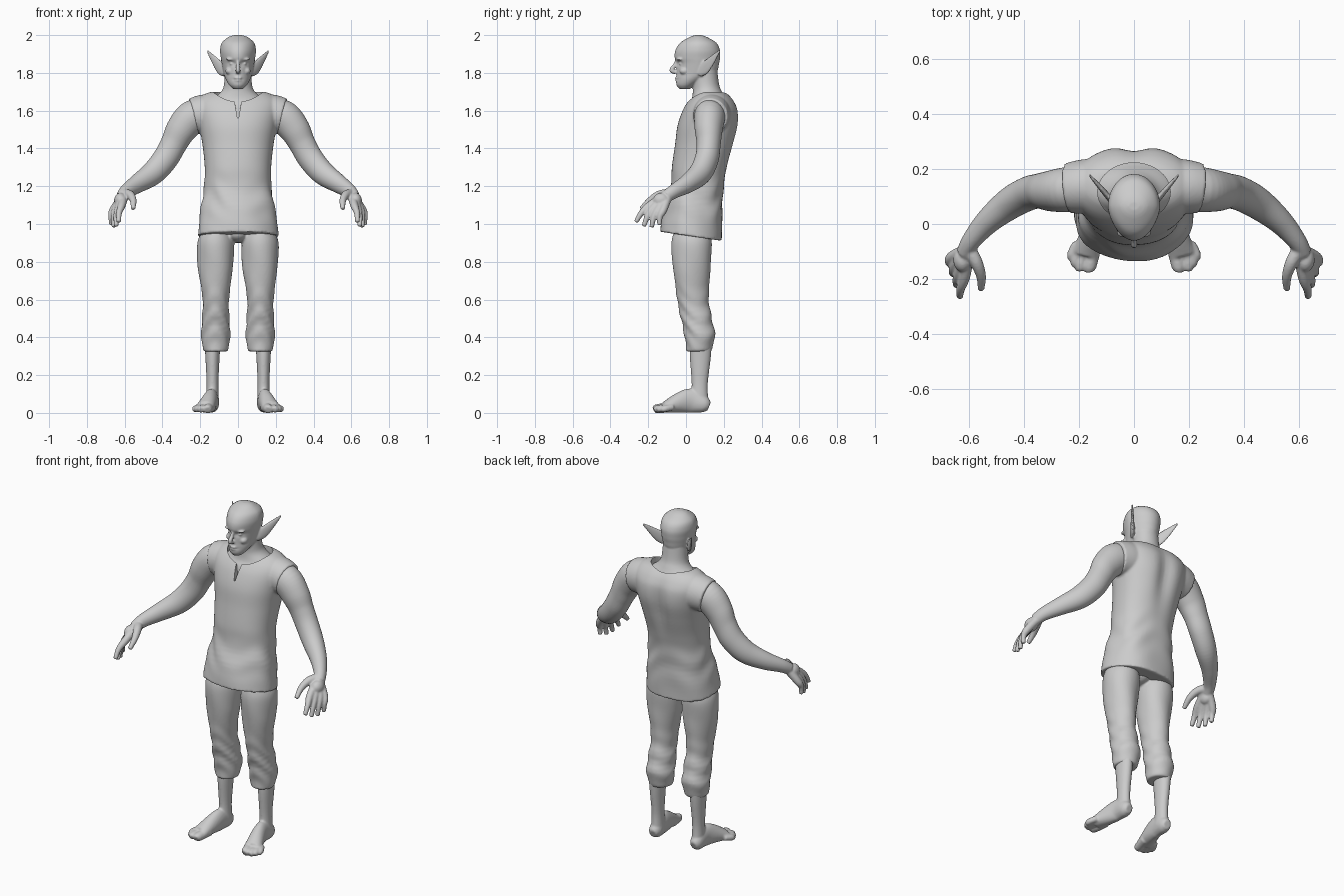
import bpy, bmesh
from math import sin, cos, pi, exp, copysign
from mathutils import Vector, Matrix

cube = bpy.data.objects.get("Cube")
if cube:
    bpy.data.objects.remove(cube, do_unlink=True)

shade = .6
grey = bpy.data.materials.new("clay_grey")
grey.use_nodes = True
grey.diffuse_color = (shade, shade, shade, 1)
grey.node_tree.nodes["Principled BSDF"].inputs["Base Color"].default_value = grey.diffuse_color


def blend_rows(rows, steps=6):
    """Smoothly interpolate between section rows."""
    out = []
    last = len(rows) - 1
    for i in range(last):
        before, start, end, after = (rows[min(max(i + k, 0), last)] for k in (-1, 0, 1, 2))
        for step in range(steps):
            t = step / steps
            out.append([q + t / 2 * (r - p + t * (2 * p - 5 * q + 4 * r - w + t * (3 * (q - r) + w - p)))
                        for p, q, r, w in zip(before, start, end, after)])
    return out + [list(rows[last])]


def plain(centre, offset, angle):
    return centre + offset


def tube(bm, rows, upright=False, deform=plain, power=1, segments=40):
    """Loft ellipses along a path; each row is x, y, z, half width, half height."""
    rows = blend_rows(rows)
    centres = [Vector(row[:3]) for row in rows]
    last = len(rows) - 1
    rings = []
    for i, row in enumerate(rows):
        across, along = Vector((1, 0, 0)), Vector((0, 1, 0))
        if not upright:
            tangent = (centres[min(i + 1, last)] - centres[max(i - 1, 0)]).normalized()
            across = Vector((0, 0, 1)).cross(tangent).normalized()
            along = tangent.cross(across)
        ring = []
        for k in range(segments):
            angle = 2 * pi * k / segments
            c, s = (copysign(abs(f) ** power, f) for f in (cos(angle), sin(angle)))
            offset = across * c * row[3] + along * s * row[4]
            ring.append(bm.verts.new(deform(centres[i], offset, angle)))
        rings.append(ring)
    for low, high in zip(rings, rings[1:]):
        for k in range(segments):
            n = (k + 1) % segments
            bm.faces.new((low[k], low[n], high[n], high[k]))
    bm.faces.new(rings[0][::-1])
    bm.faces.new(rings[-1])


def column(bm, rows, x=0, **options):
    """Upright loft; each row is z, front y, back y, half width."""
    tube(bm, [(x, (front + back) / 2, z, width, (back - front) / 2)
              for z, front, back, width in rows], upright=True, **options)


def round_tube(bm, points, radii, squash=1, **options):
    tube(bm, [(*p, r, r * squash) for p, r in zip(points, radii)], **options)


def ball(bm, centre, size):
    bmesh.ops.create_uvsphere(bm, u_segments=24, v_segments=16, radius=1,
                              matrix=Matrix.Translation(centre) @ Matrix.Diagonal((*size, 1)))


def on_side(s, rows):
    return [(s * row[0], *row[1:]) for row in rows]


def bump(distance, size):
    return exp(-(distance / size) ** 2)


def finish(name, bm, voxel=0):
    """Make the object; with a voxel size, fuse its pieces into one soft skin."""
    bmesh.ops.recalc_face_normals(bm, faces=bm.faces)
    mesh = bpy.data.meshes.new(name)
    bm.to_mesh(mesh)
    bm.free()
    mesh.materials.append(grey)
    obj = bpy.data.objects.new(name, mesh)
    bpy.context.collection.objects.link(obj)
    if voxel:
        fuse = obj.modifiers.new("fuse", "REMESH")
        fuse.mode, fuse.voxel_size, fuse.use_smooth_shade = "VOXEL", voxel, True
        relax = obj.modifiers.new("relax", "SMOOTH")
        relax.factor, relax.iterations = .5, 3
    return obj


# Head with eye sockets and a mouth line
def shape_head(centre, offset, angle):
    p = centre + offset
    front = min(max(.5 - p.y * 8, 0), 1)
    p.x *= 1 - .16 * front
    socket = bump(abs(p.x) - .034, .018) * bump(p.z - 1.85, .013)
    mouth = bump(p.x, .03) * bump(p.z - 1.766, .005)
    p.y += front * (.013 * socket + .007 * mouth)
    return p


bm = bmesh.new()
column(bm, [(1.715, -.035, .02, .028), (1.735, -.05, .05, .05), (1.765, -.052, .1, .067),
            (1.8, -.05, .16, .077), (1.85, -.05, .175, .086), (1.88, -.06, .18, .091),
            (1.92, -.056, .18, .095), (1.96, -.03, .16, .085), (1.99, .02, .11, .05),
            (2, .05, .08, .02)], deform=shape_head, segments=64)

# Neck, shoulders under the tunic, nose and lips
column(bm, [(1.54, 0, .24, .17), (1.62, .01, .23, .16), (1.66, .03, .21, .135),
            (1.7, .036, .19, .09), (1.74, .035, .175, .074), (1.82, .03, .165, .07)])
round_tube(bm, [(0, -.046, 1.87), (0, -.06, 1.84), (0, -.076, 1.815), (0, -.055, 1.803)],
           [.008, .01, .013, .011])
ball(bm, (0, -.05, 1.773), (.022, .009, .006))
ball(bm, (0, -.048, 1.76), (.019, .009, .005))

# Eyes, brows, cheekbones and pointed ears
for s in (1, -1):
    ball(bm, (s * .032, -.026, 1.848), (.014, .012, .008))
    ball(bm, (s * .034, -.032, 1.872), (.03, .018, .008))
    ball(bm, (s * .045, -.008, 1.81), (.022, .026, .02))
    tube(bm, on_side(s, [(.07, .07, 1.795, .012, .018), (.09, .095, 1.82, .011, .033),
                         (.12, .13, 1.86, .009, .026), (.162, .178, 1.917, .004, .006)]))
finish("head_and_neck", bm, .005)

# Arms, with four fingers spread evenly from the wrist and a thumb
bm = bmesh.new()
for s in (1, -1):
    round_tube(bm, on_side(s, [(.16, .13, 1.58), (.24, .125, 1.565), (.3, .12, 1.5), (.34, .12, 1.425),
                               (.385, .11, 1.345), (.45, .075, 1.27), (.53, .01, 1.215),
                               (.59, -.06, 1.175), (.615, -.105, 1.145)]),
               [.08, .082, .074, .064, .062, .058, .046, .035, .03], squash=1.1)
    ball(bm, (s * .622, -.13, 1.125), (.034, .045, .04))
    for i in range(4):
        f = i / 3
        wrist = Vector((.6, -.09, 1.16))
        knuckle = Vector((.615, -.19, 1.1)).lerp((.66, -.12, 1.075), f)
        tip = Vector((.632, -.265, 1.01)).lerp((.67, -.14, .995), f)
        tip.z -= .02 * sin(pi * f)
        bend = knuckle.lerp(tip, .5) + Vector((.006, -.008, .004))
        round_tube(bm, on_side(s, [wrist, knuckle, bend, tip]), [.024, .021, .016, .012], segments=16)
    round_tube(bm, on_side(s, [(.6, -.09, 1.16), (.572, -.14, 1.155), (.555, -.19, 1.125), (.555, -.238, 1.08)]),
               [.026, .023, .018, .012], segments=16)
finish("arms_and_hands", bm, .0055)


# Bare shins and feet
def on_floor(centre, offset, angle):
    p = centre + offset
    p.z = max(p.z, 0)
    return p


bm = bmesh.new()
for s in (1, -1):
    column(bm, [(.05, .02, .12, .035), (.15, .03, .115, .031), (.3, .02, .132, .038), (.42, .02, .14, .045)],
           x=s * .135)
    tube(bm, on_side(s, [(.135, .122, .035, .022, .025), (.137, .095, .045, .036, .045),
                         (.14, .03, .064, .036, .064), (.152, -.03, .055, .042, .055),
                         (.175, -.11, .03, .05, .03)]), deform=on_floor)
    for x, reach, r in ((.16, .17, .025), (.195, .168, .02), (.212, .152, .019), (.226, .13, .017)):
        round_tube(bm, on_side(s, [(x - .02, -.07, .03), (x, .02 - reach, .022), (x, -reach, .015)]),
                   [r, r, r * .7], deform=on_floor)
finish("legs_and_feet", bm, .006)


# Rolled trousers with gathered cloth around the knees
def knee_folds(centre, offset, angle):
    z = centre.z
    gather = .05 * bump(z - .48, .14) * sin(60 * z + 3 * sin(angle) + 2 * cos(2 * angle))
    drape = .03 * bump(z - .75, .15) * sin(3 * angle + 14 * z)
    return centre + offset * (1 + gather + drape)


bm = bmesh.new()
ball(bm, (0, .03, .95), (.06, .09, .05))
for s in (1, -1):
    column(bm, [(.325, 0, .13, .06), (.345, 0, .14, .069), (.42, -.01, .153, .077),
                (.56, -.04, .125, .069), (.65, -.055, .12, .075), (.78, -.07, .13, .094),
                (.9, -.076, .138, .097), (.97, -.06, .12, .07)], x=s * .118, deform=knee_folds)
finish("trousers", bm, .007)


# Sleeveless tunic with a tilted hem, slanting creases and a hollow spine
def tunic_folds(centre, offset, angle):
    z = centre.z
    crease = .022 * bump(z - 1.13, .1) * sin(40 * z + 3 * cos(angle) + 2 * sin(3 * angle))
    drape = .022 * bump(z - 1.05, .15) * sin(5 * angle + 9 * z)
    p = centre + offset * (1 + crease + drape)
    p.z -= .15 * offset.y * bump(z - .94, .1)
    p.y -= .024 * bump(p.x, .05) * bump(z - 1.5, .16) * max(sin(angle), 0)
    return p


bm = bmesh.new()
column(bm, [(.935, -.135, .19, .214), (1.05, -.12, .195, .2), (1.2, -.08, .2, .178),
            (1.3, -.075, .22, .176), (1.42, -.058, .257, .188), (1.52, -.045, .282, .207),
            (1.6, -.018, .28, .222), (1.65, .012, .258, .215), (1.685, .045, .228, .18),
            (1.7, .07, .2, .14)], deform=tunic_folds, power=.9, segments=72)
for s in (1, -1):
    round_tube(bm, on_side(s, [(.13, .14, 1.585), (.19, .135, 1.58), (.24, .13, 1.57)]),
               [.1, .098, .091], squash=1.05)
tunic = finish("tunic", bm, .007)

# Neck opening and collar slit
bm = bmesh.new()
column(bm, [(z, .01, .222, .132) for z in (1.5, 1.9)])
neck_cutter = finish("neck_cutter", bm)
bm = bmesh.new()
column(bm, [(1.56, -.1, .08, .003), (1.66, -.1, .08, .02)])
slit_cutter = finish("slit_cutter", bm)
for cutter in (neck_cutter, slit_cutter):
    cutter.hide_render = True
    cutter.hide_set(True)
    cut = tunic.modifiers.new("cut", "BOOLEAN")
    cut.operation, cut.solver, cut.object = "DIFFERENCE", "EXACT", cutter
